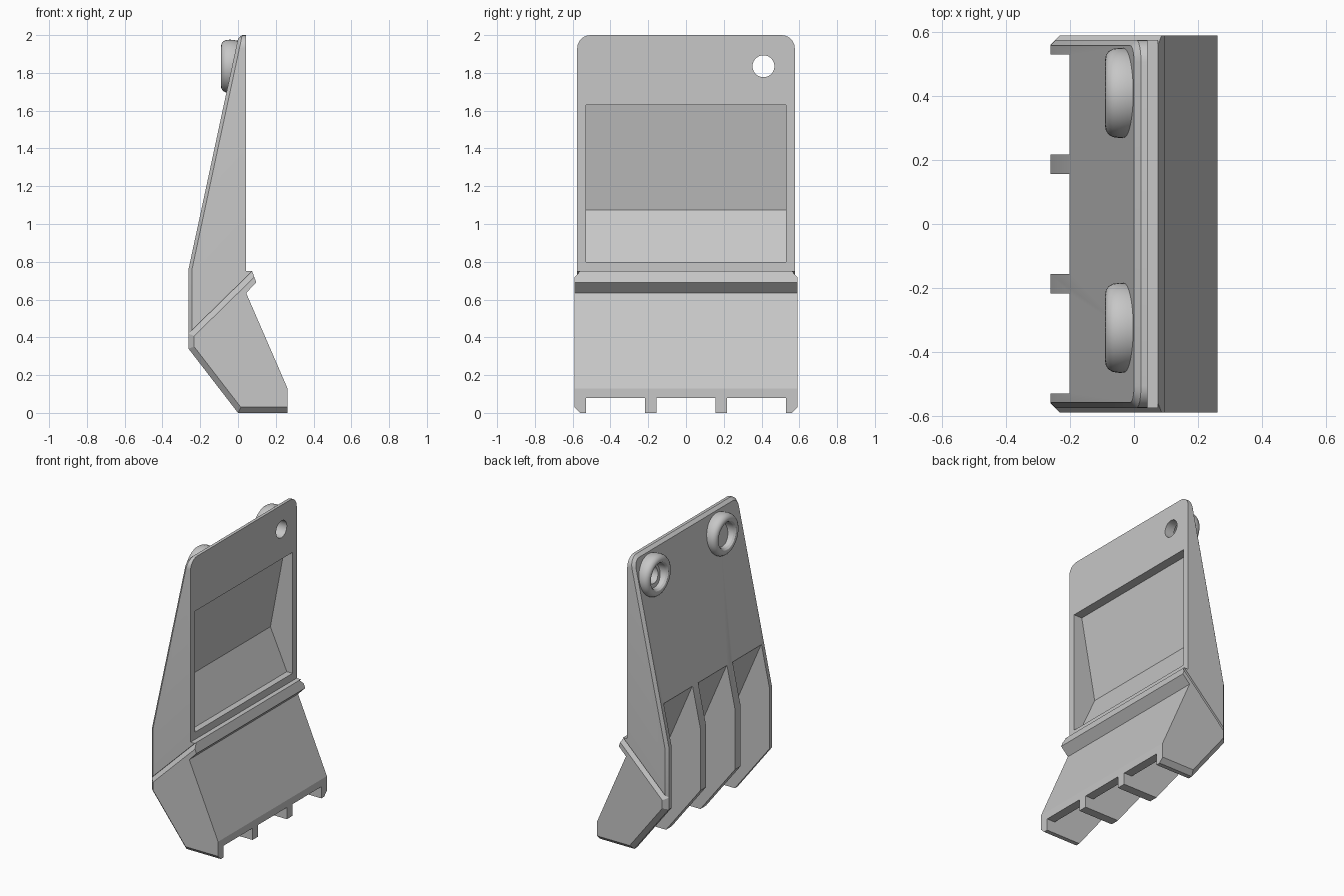
import bpy, bmesh, math
from mathutils import Vector

cube = bpy.data.objects.get("Cube")
if cube:
    bpy.data.objects.remove(cube)

grey = bpy.data.materials.new("light_grey")
grey.use_nodes = True
COLOUR = (0.57, 0.57, 0.57, 1)
grey.diffuse_color = COLOUR
next(n for n in grey.node_tree.nodes if n.type == 'BSDF_PRINCIPLED').inputs["Base Color"].default_value = COLOUR


def extrude(profile, y0, y1):
    """Prism from an x-z profile, running from y0 to y1."""
    bm = bmesh.new()
    face = bm.faces.new([bm.verts.new((x, y0, z)) for x, z in profile])
    moved = bmesh.ops.extrude_face_region(bm, geom=[face])["geom"]
    bmesh.ops.translate(bm, vec=(0, y1 - y0, 0),
                        verts=[v for v in moved if isinstance(v, bmesh.types.BMVert)])
    bmesh.ops.recalc_face_normals(bm, faces=bm.faces[:])
    bm.normal_update()
    return bm


def finish(bm, name):
    bmesh.ops.recalc_face_normals(bm, faces=bm.faces[:])
    mesh = bpy.data.meshes.new(name)
    bm.to_mesh(mesh)
    bm.free()
    mesh.materials.append(grey)
    obj = bpy.data.objects.new(name, mesh)
    bpy.context.collection.objects.link(obj)
    return obj


def chamfer(bm, edges, offset, segments=1):
    bmesh.ops.bevel(bm, geom=edges, offset=offset, offset_type='OFFSET',
                    segments=segments, profile=0.5, affect='EDGES')
    bm.normal_update()


def cut(obj, cutters):
    for c in cutters:
        mod = obj.modifiers.new("cut", 'BOOLEAN')
        mod.operation, mod.solver, mod.object = 'DIFFERENCE', 'EXACT', c
    bpy.context.view_layer.update()
    deps = bpy.context.evaluated_depsgraph_get()
    mesh = bpy.data.meshes.new_from_object(obj.evaluated_get(deps))
    obj.modifiers.clear()
    obj.data = mesh


def smooth(obj):
    bpy.ops.object.select_all(action='DESELECT')
    obj.select_set(True)
    bpy.context.view_layer.objects.active = obj
    bpy.ops.object.shade_smooth_by_angle(angle=math.radians(30))


# Upper plate: tapered wedge with rounded top corners and a chamfered outer rim
UP = 0.576
bm = extrude([(0.043, 2), (0.004, 2), (-0.262, 0.76), (-0.262, 0.42),
              (0.075, 0.75), (0.043, 0.75)], -UP, UP)
chamfer(bm, [e for e in bm.edges if all(v.co.z > 1.99 for v in e.verts)
             and abs(e.verts[0].co.y - e.verts[1].co.y) < 0.01], 0.07, 6)
rim = []
for e in bm.edges:
    fronts = [f for f in e.link_faces if f.normal.x < -0.9]
    if len(fronts) == 1 and max(v.co.z for v in e.verts) > 0.5:
        rim.append(e)
chamfer(bm, rim, 0.018)
upper = finish(bm, "upper_plate")

# Lower body: wider blade with the protruding lip and chamfered side edges
LOW = 0.59
bm = extrude([(-0.262, 0.42), (-0.262, 0.34), (0, 0), (0.262, 0), (0.262, 0.13),
              (0.043, 0.635), (0.097, 0.69), (0.075, 0.75)], -LOW, LOW)
chamfer(bm, [e for e in bm.edges
             if abs(e.verts[0].co.y - e.verts[1].co.y) < 0.01
             and any(f.normal.x < -0.5 or f.normal.z < -0.9 for f in e.link_faces)], 0.03)
lower = finish(bm, "lower_blade")

# Deep bays that leave two side walls and two ribs
bay_profile = [(-0.4, 1.04), (-0.2, 1.04), (-0.02, 0.62), (0.2, 0.08),
               (0.4, 0.08), (0.4, -0.1), (-0.4, -0.1)]
bays = [finish(extrude(bay_profile, a, b), "bay_cutter")
        for a, b in ((-0.53, -0.217), (-0.156, 0.156), (0.217, 0.53))]

# Folded recess in the flat side
recess = finish(extrude([(0.2, 1.63), (-0.02, 1.63), (-0.125, 1.075), (0, 0.8), (0.2, 0.8)],
                        -0.53, 0.53), "recess_cutter")

# Bolt holes and their rounded ring bosses
HOLES, HOLE_Z = (-0.325, 0.41), 1.835


def lathe(profile, y, name):
    """Spin an (x, radius) loop around the hole axis."""
    bm = bmesh.new()
    verts = [bm.verts.new((x, y, HOLE_Z + r)) for x, r in profile]
    edges = [bm.edges.new((a, b)) for a, b in zip(verts, verts[1:] + verts[:1])]
    bmesh.ops.spin(bm, geom=verts + edges, cent=(0, y, HOLE_Z), axis=(1, 0, 0),
                   angle=math.tau, steps=40)
    bmesh.ops.remove_doubles(bm, verts=bm.verts[:], dist=0.0005)
    return finish(bm, name)


drills = []
for y in HOLES:
    bm = bmesh.new()
    bmesh.ops.create_cone(bm, cap_ends=True, segments=40, radius1=0.058, radius2=0.058, depth=0.6)
    for v in bm.verts:
        v.co = Vector((v.co.z, v.co.x + y, v.co.y + HOLE_Z))
    drills.append(finish(bm, "hole_cutter"))
    side = "rear" if y > 0 else "front"
    boss = lathe([(0.01, 0.06), (-0.03, 0.08), (-0.075, 0.086), (-0.086, 0.095), (-0.09, 0.106),
                  (-0.088, 0.118), (-0.08, 0.13), (-0.066, 0.138), (-0.045, 0.141),
                  (-0.02, 0.139), (0.01, 0.132)], y, side + "_ring_boss")
    smooth(boss)

cut(upper, bays + [recess] + drills)
cut(lower, bays)
smooth(upper)

for c in bays + [recess] + drills:
    bpy.data.objects.remove(c)
